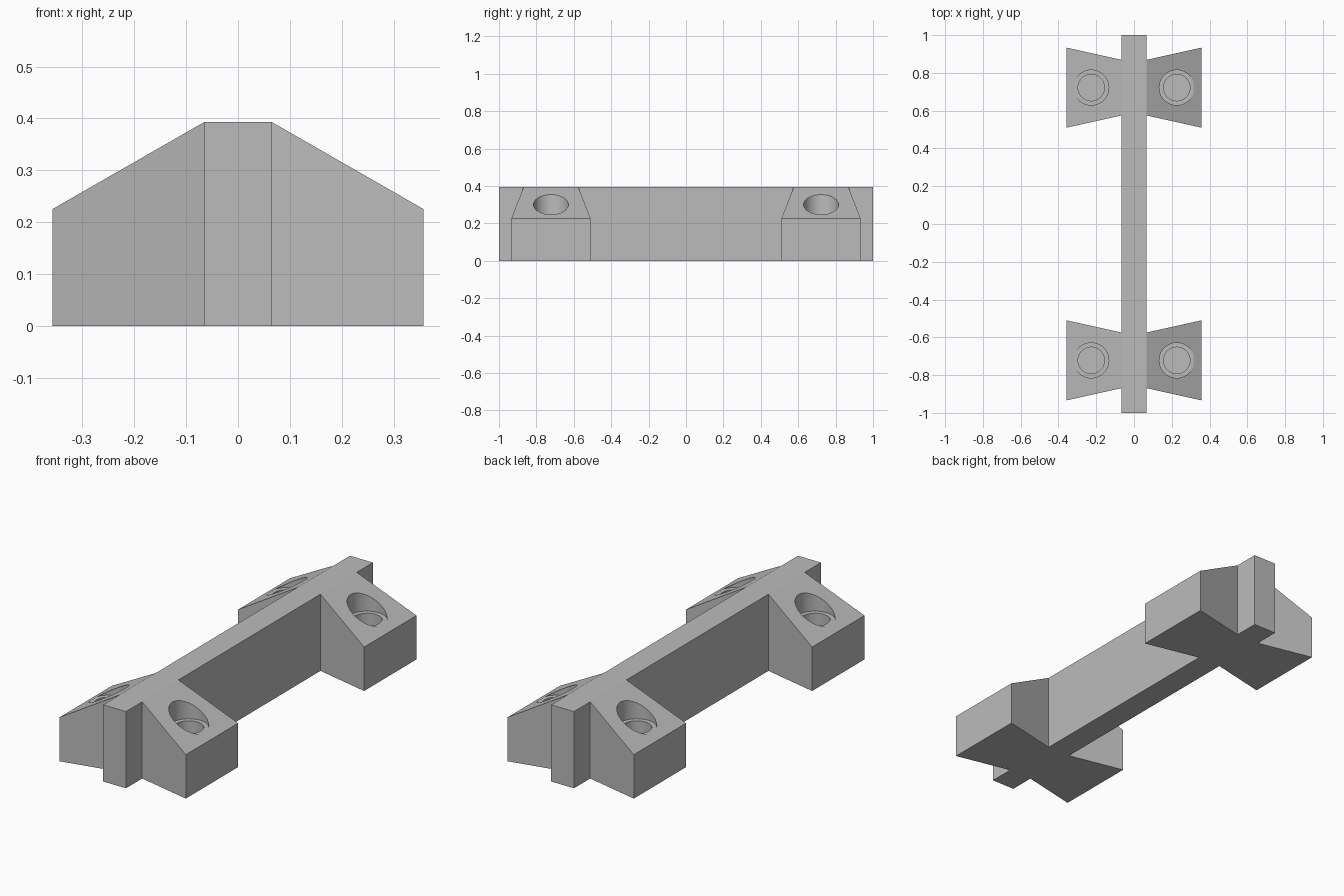
import bpy
import bmesh
from math import radians, sin, cos, tau

cube = bpy.data.objects.get("Cube")
if cube:
    bpy.data.objects.remove(cube, do_unlink=True)

BEAM_X, FOOT_X = 0.065, 0.358      # half widths
TOP, FOOT_TOP = 0.393, 0.225       # heights
FOOT_Y = 0.722                     # centre of each pair of feet
BORE_X = 0.2265

grey = bpy.data.materials.new("plain_grey")
grey.use_nodes = True
grey.diffuse_color = (0.5, 0.5, 0.5, 1)
grey.node_tree.nodes["Principled BSDF"].inputs["Base Color"].default_value = (0.5, 0.5, 0.5, 1)


def loft(name, rings):
    """Closed solid through a list of rings with equal point counts."""
    bm = bmesh.new()
    loops = [[bm.verts.new(p) for p in ring] for ring in rings]
    count = len(loops[0])
    for a, b in zip(loops, loops[1:]):
        for i in range(count):
            j = (i + 1) % count
            bm.faces.new((a[i], a[j], b[j], b[i]))
    bm.faces.new(loops[0])
    bm.faces.new(loops[-1])
    bmesh.ops.recalc_face_normals(bm, faces=bm.faces)
    mesh = bpy.data.meshes.new(name)
    bm.to_mesh(mesh)
    bm.free()
    obj = bpy.data.objects.new(name, mesh)
    bpy.context.collection.objects.link(obj)
    mesh.materials.append(grey)
    return obj


def section(x, y, half, top):
    return [(x, y - half, 0), (x, y + half, 0), (x, y + half, top), (x, y - half, top)]


def circle(x, y, z, r, n=48):
    return [(x + r * cos(tau * i / n), y + r * sin(tau * i / n), z) for i in range(n)]


def combine(target, tool, operation):
    tool.hide_render = True
    mod = target.modifiers.new(tool.name, "BOOLEAN")
    mod.operation, mod.solver, mod.object = operation, "EXACT", tool
    bpy.context.view_layer.objects.active = target
    bpy.ops.object.modifier_apply(modifier=mod.name)
    bpy.data.objects.remove(tool, do_unlink=True)


# Central beam
bracket = loft("bracket_body", [section(x, 0, 1, TOP) for x in (-BEAM_X, BEAM_X)])

# Flared, sloping feet at both ends
for y in (-FOOT_Y, FOOT_Y):
    feet = loft("feet", [
        section(-FOOT_X, y, 0.212, FOOT_TOP),
        section(-BEAM_X, y, 0.147, TOP),
        section(BEAM_X, y, 0.147, TOP),
        section(FOOT_X, y, 0.212, FOOT_TOP)])
    combine(bracket, feet, "UNION")

# Stepped blind bores
for x in (-BORE_X, BORE_X):
    for y in (-FOOT_Y, FOOT_Y):
        bore = loft("bore_cutter", [
            circle(x, y, z, r)
            for z, r in ((0.04, 0.07), (0.25, 0.07), (0.25, 0.093), (0.6, 0.093))])
        combine(bracket, bore, "DIFFERENCE")

# Smooth bore walls, sharp edges elsewhere
bpy.ops.object.select_all(action="DESELECT")
bracket.select_set(True)
bpy.context.view_layer.objects.active = bracket
bpy.ops.object.shade_smooth_by_angle(angle=radians(20))
